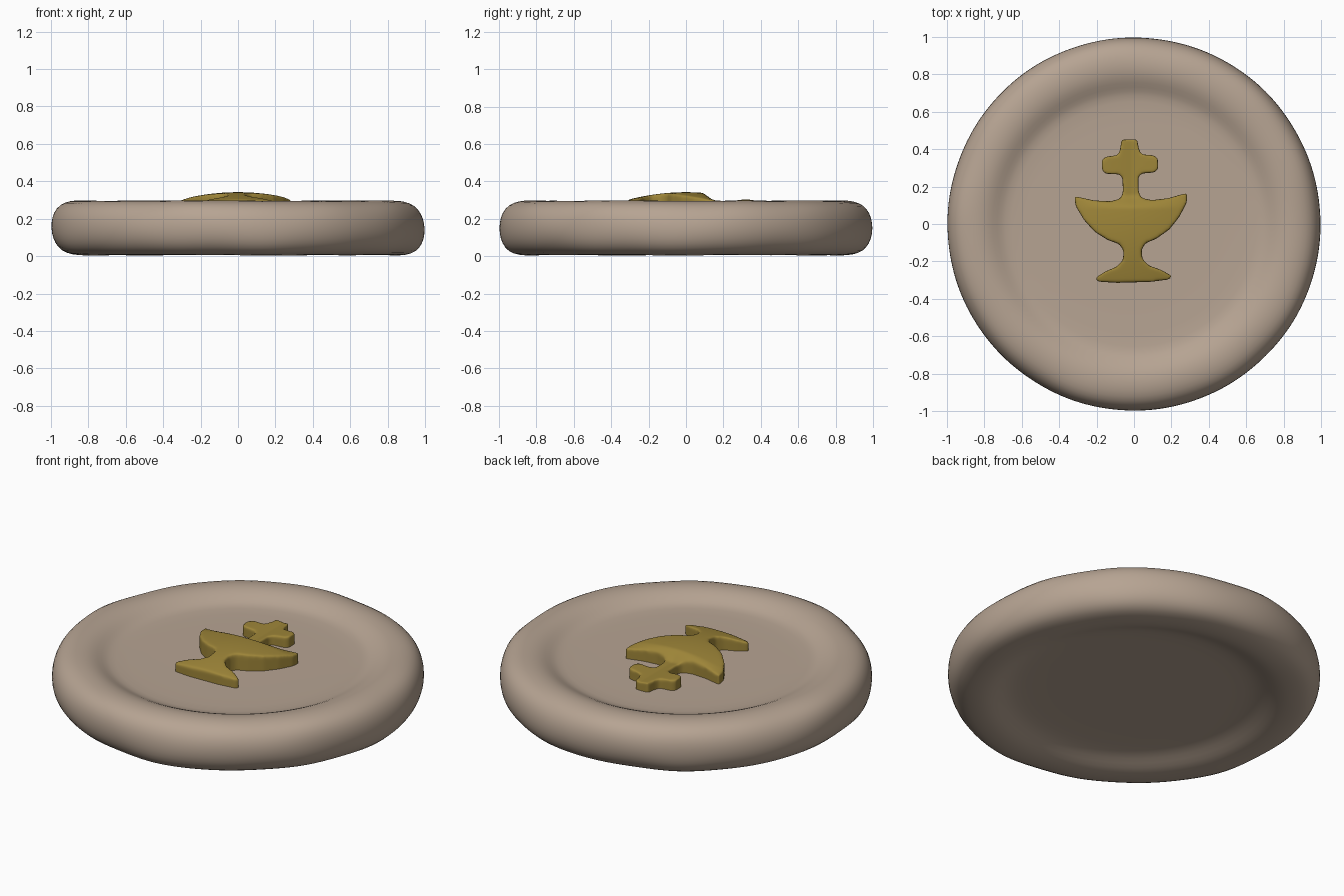
import bpy, bmesh, math
from math import sin, cos, pi

if "Cube" in bpy.data.objects:
    bpy.data.objects.remove(bpy.data.objects["Cube"])


def material(name, rgb):
    m = bpy.data.materials.new(name)
    m.diffuse_color = (*rgb, 1)
    m.use_nodes = True
    m.node_tree.nodes["Principled BSDF"].inputs["Base Color"].default_value = m.diffuse_color
    return m


def add_object(name, bm, mat):
    bmesh.ops.recalc_face_normals(bm, faces=bm.faces[:])
    me = bpy.data.meshes.new(name)
    bm.to_mesh(me)
    bm.free()
    ob = bpy.data.objects.new(name, me)
    me.materials.append(mat)
    bpy.context.collection.objects.link(ob)
    bpy.ops.object.select_all(action='DESELECT')
    ob.select_set(True)
    bpy.context.view_layer.objects.active = ob
    return ob


# Wax disc: lathed profile with recessed faces and a slightly uneven edge
profile = [(0.3, 0.062), (0.55, 0.062), (0.64, 0.058), (0.70, 0.042), (0.76, 0.015),
           (0.82, 0.002), (0.90, 0.004), (0.955, 0.022), (0.988, 0.065), (1.0, 0.12),
           (1.0, 0.18), (0.988, 0.235), (0.955, 0.278), (0.90, 0.297), (0.84, 0.30),
           (0.78, 0.289), (0.73, 0.263), (0.69, 0.245), (0.63, 0.24), (0.3, 0.24)]
SEG = 96
bm = bmesh.new()
rings = []
for i, (r, z) in enumerate(profile):
    ring = []
    edge = max(0, (r - 0.8) / 0.2)
    for k in range(SEG):
        a = 2 * pi * k / SEG
        side = 1 if z > 0.15 else -1
        w = 0.5 * sin(5 * a + side) + 0.3 * sin(9 * a + 2 * side) + 0.2 * sin(14 * a)
        corner = edge * abs(z - 0.15) / 0.15
        rr = r - 0.010 * corner * (1 + w)
        zz = z - side * 0.012 * corner * (1 + w) * 0.5
        ring.append(bm.verts.new((rr * cos(a), rr * sin(a), zz)))
    rings.append(ring)
for a, b in zip(rings, rings[1:]):
    for k in range(SEG):
        n = (k + 1) % SEG
        bm.faces.new((a[k], a[n], b[n], b[k]))
for ring, z in ((rings[0], 0.062), (rings[-1], 0.24)):
    c = bm.verts.new((0, 0, z))
    for k in range(SEG):
        bm.faces.new((ring[k], ring[(k + 1) % SEG], c))
disc = add_object("wax_disc", bm, material("wax", (0.47, 0.37, 0.29)))
sub = disc.modifiers.new("soften", 'SUBSURF')
sub.levels = sub.render_levels = 1
bpy.ops.object.shade_smooth()

# Chalice and cross emblem: mirrored half outline, extruded, then softened
half = [(0.042, 0.452), (0.05, 0.40), (0.062, 0.37), (0.13, 0.363), (0.15, 0.345),
        (0.15, 0.29), (0.13, 0.272), (0.06, 0.268), (0.042, 0.25), (0.042, 0.17),
        (0.055, 0.138), (0.11, 0.124), (0.20, 0.132), (0.27, 0.15), (0.302, 0.156),
        (0.297, 0.105), (0.255, 0.03), (0.20, -0.035), (0.13, -0.082), (0.07, -0.105),
        (0.048, -0.14), (0.052, -0.19), (0.085, -0.225), (0.15, -0.25), (0.206, -0.284),
        (0.19, -0.302), (0.09, -0.312)]
FLOOR, THICK = 0.215, 0.11
outline = half + [(-x, y) for x, y in reversed(half)]
t = math.radians(1.7)
bm = bmesh.new()
base = bm.faces.new([bm.verts.new((x * cos(t) - y * sin(t) - 0.012,
                                   x * sin(t) + y * cos(t), FLOOR)) for x, y in outline])
ext = bmesh.ops.extrude_face_region(bm, geom=[base], use_keep_orig=True)
top = [v for v in ext['geom'] if isinstance(v, bmesh.types.BMVert)]
bmesh.ops.translate(bm, verts=top, vec=(0, 0, THICK))
bmesh.ops.triangulate(bm, faces=bm.faces[:])
emblem = add_object("chalice_emblem", bm, material("gold", (0.34, 0.235, 0.04)))
rem = emblem.modifiers.new("remesh", 'REMESH')
rem.mode = 'VOXEL'
rem.voxel_size = 0.009
smo = emblem.modifiers.new("smooth", 'SMOOTH')
smo.factor, smo.iterations = 0.5, 9
for m in ("remesh", "smooth"):
    bpy.ops.object.modifier_apply(modifier=m)

# Dome the cup and keep the cross lower
for v in emblem.data.vertices:
    x, y, z = v.co
    s = min(1, max(0, (y - 0.08) / 0.08))
    s = s * s * (3 - 2 * s) * max(0, 1 - abs(x + 0.012) / 0.3)
    height = 0.342 - 0.42 * (x * x + min(y, 0.14) ** 2) - 0.045 * s
    v.co.z = FLOOR + (z - FLOOR) * (height - FLOOR) / THICK
bpy.ops.object.shade_smooth()
